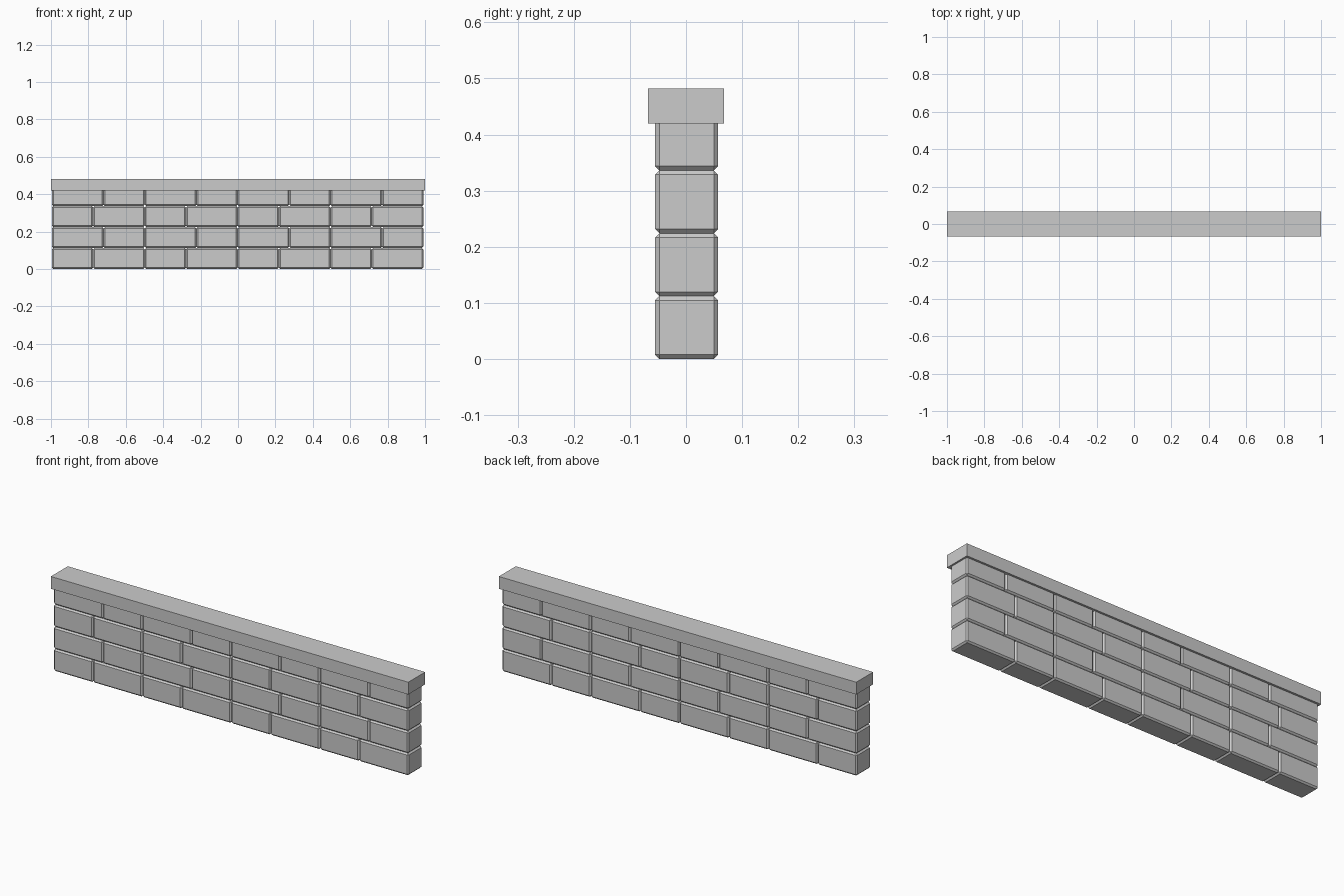
import bpy, bmesh

if "Cube" in bpy.data.objects:
    bpy.data.objects.remove(bpy.data.objects["Cube"])

ROW_H = 0.112
BEVEL = 0.0075
LONG, SHORT = 0.276, 0.2205
X0, Y0, Y1 = -0.995, -0.055, 0.057


def box(name, lo, hi, bevel=0.0):
    bm = bmesh.new()
    bmesh.ops.create_cube(bm, size=1)
    for v in bm.verts:
        v.co = [(a + b) / 2 + c * (b - a) for a, b, c in zip(lo, hi, v.co)]
    if bevel:
        bmesh.ops.bevel(bm, geom=bm.edges[:], offset=bevel, segments=1,
                        profile=0.5, affect='EDGES')
    mesh = bpy.data.meshes.new(name)
    bm.to_mesh(mesh)
    bm.free()
    obj = bpy.data.objects.new(name, mesh)
    bpy.context.collection.objects.link(obj)
    return obj


# Four courses of chamfered bricks, alternating short/long then long/short
for row in range(4):
    x = X0
    for i in range(8):
        width = SHORT if (row + i) % 2 == 0 else LONG
        z = row * ROW_H
        box(f"brick_{row + 1}_{i + 1}", (x, Y0, z), (x + width, Y1, z + ROW_H), BEVEL)
        x += width

# Coping slab covering the upper part of the top course
box("coping_slab", (-1, -0.0675, 0.42), (1, 0.0675, 0.482))
